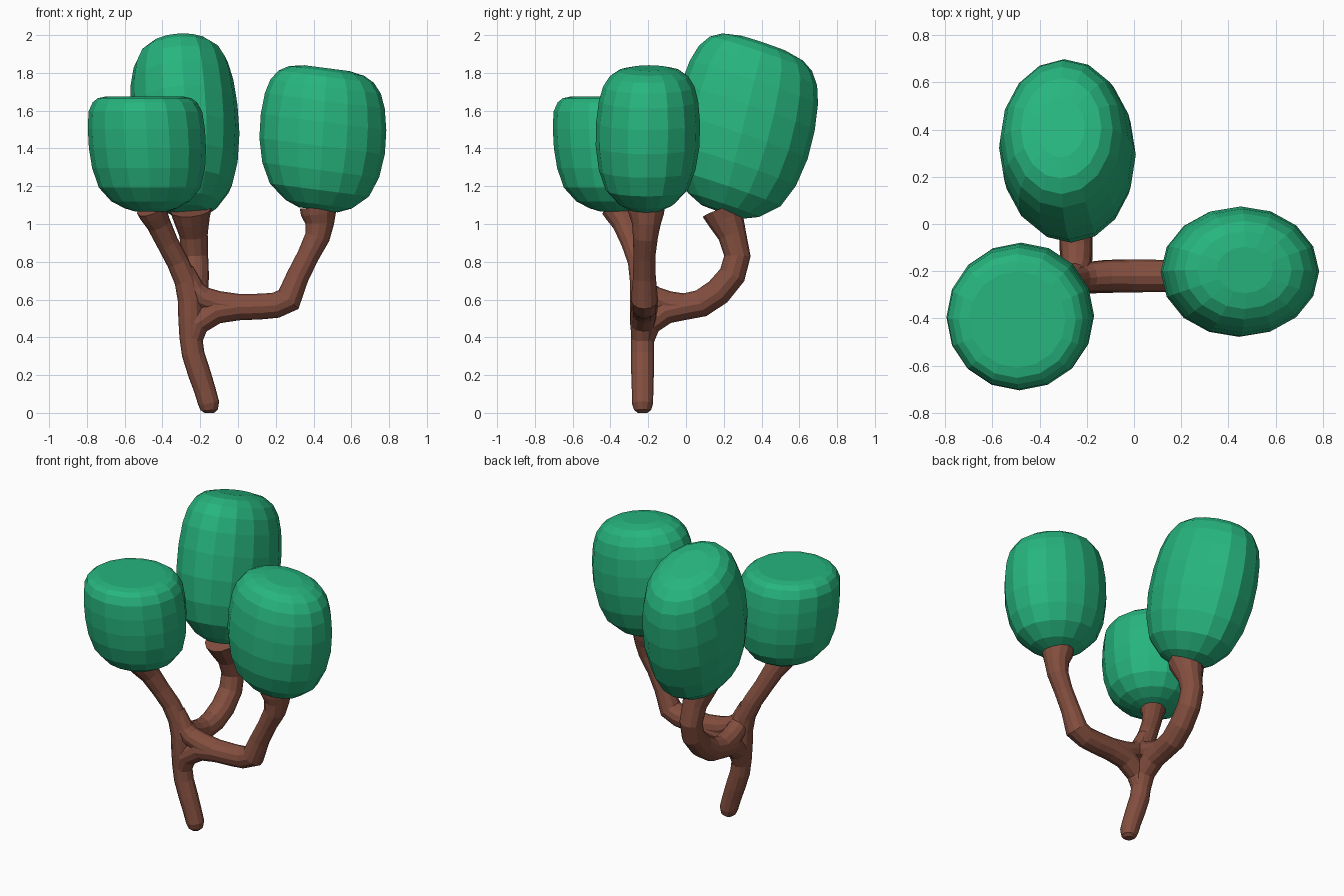
import bpy, bmesh, math
from mathutils import Vector

cube = bpy.data.objects.get("Cube")
if cube:
    bpy.data.objects.remove(cube, do_unlink=True)


def material(name, rgb):
    mat = bpy.data.materials.new(name)
    mat.use_nodes = True
    mat.diffuse_color = (*rgb, 1)
    bsdf = next(n for n in mat.node_tree.nodes if n.type == 'BSDF_PRINCIPLED')
    bsdf.inputs["Base Color"].default_value = (*rgb, 1)
    bsdf.inputs["Roughness"].default_value = 0.8
    return mat


bark = material("brown bark", (0.23, 0.078, 0.05))
leaf = material("green leaves", (0.02, 0.46, 0.21))


def loft(name, rings, mat):
    """Skin a list of (centre, u, v) elliptical rings, with both ends capped."""
    bm = bmesh.new()
    sides = 16 if mat == leaf else 12
    angles = [math.tau * i / sides for i in range(sides)]
    loops = [[bm.verts.new(c + u * math.cos(a) + v * math.sin(a)) for a in angles]
             for c, u, v in rings]
    for low, high in zip(loops, loops[1:]):
        for i in range(sides):
            j = (i + 1) % sides
            bm.faces.new((low[i], low[j], high[j], high[i]))
    bm.faces.new(loops[0][::-1])
    bm.faces.new(loops[-1])
    bmesh.ops.recalc_face_normals(bm, faces=bm.faces)
    mesh = bpy.data.meshes.new(name)
    bm.to_mesh(mesh)
    bm.free()
    mesh.materials.append(mat)
    obj = bpy.data.objects.new(name, mesh)
    bpy.context.collection.objects.link(obj)
    return obj


def limb(name, path, ref):
    """Tube through (x, y, z, radius) points; ref is the axis across its bend."""
    pts = [Vector(p[:3]) for p in path]
    rings = []
    for i, p in enumerate(pts):
        before = (p - pts[i - 1]).normalized() if i else Vector()
        after = (pts[i + 1] - p).normalized() if i + 1 < len(pts) else Vector()
        t = (before + after).normalized()
        u = (ref - t * ref.dot(t)).normalized()
        r = path[i][3]
        rings.append((p, u * r, t.cross(u) * r))
    return loft(name, rings, bark)


def canopy(name, bottom, top, rx, ry, normal, profile):
    """Rounded crown: profile holds (height fraction, radius fraction)."""
    bottom, top = Vector(bottom), Vector(top)
    n = Vector(normal).normalized()
    u = Vector((1, 0, 0))
    u = (u - n * u.dot(n)).normalized()
    v = n.cross(u)
    rings = [(bottom.lerp(top, t), u * rx * r, v * ry * r) for t, r in profile]
    return loft(name, rings, leaf)


X, Y = Vector((1, 0, 0)), Vector((0, 1, 0))

# Trunk running up into the left-leaning branch
limb("trunk", [
    (-.152, -.23, 0, .025), (-.152, -.23, .015, .045), (-.155, -.23, .05, .056),
    (-.175, -.23, .12, .057), (-.205, -.23, .21, .06), (-.237, -.23, .31, .06),
    (-.25, -.23, .4, .06), (-.25, -.23, .5, .066), (-.253, -.23, .6, .066),
    (-.275, -.235, .7, .062), (-.32, -.25, .8, .058), (-.373, -.285, .9, .058),
    (-.42, -.325, 1.0, .064), (-.448, -.355, 1.055, .075), (-.46, -.37, 1.085, .08)], Y)

# Side branch with a sharp elbow
limb("right_branch", [
    (-.25, -.23, .37, .055), (-.22, -.23, .47, .066), (-.12, -.222, .54, .07),
    (0, -.22, .56, .07), (.12, -.22, .563, .068), (.2, -.22, .57, .068),
    (.268, -.22, .6, .072), (.315, -.22, .72, .06), (.37, -.22, .83, .058),
    (.42, -.215, .93, .066), (.432, -.21, 1.0, .076), (.426, -.21, 1.05, .092),
    (.425, -.21, 1.085, .098)], Y)

# Rear branch bending out and back
limb("back_branch", [
    (-.25, -.23, .37, .055), (-.245, -.2, .47, .066), (-.245, -.11, .54, .07),
    (-.245, -.02, .56, .07), (-.24, .08, .58, .073), (-.23, .17, .64, .073),
    (-.225, .245, .73, .071), (-.228, .272, .83, .07), (-.235, .245, .94, .075),
    (-.245, .212, 1.02, .095), (-.25, .192, 1.075, .11)], X)

# Crotch fillets between the trunk and both horizontal branches
limb("right_crotch", [
    (-.28, -.235, .76, .045), (-.23, -.23, .65, .056), (-.19, -.225, .61, .062),
    (-.11, -.22, .58, .066), (0, -.22, .563, .067)], Y)
limb("back_crotch", [
    (-.27, -.235, .74, .045), (-.25, -.215, .65, .056), (-.245, -.17, .61, .062),
    (-.245, -.1, .58, .066), (-.245, 0, .563, .067)], X)

# Crowns: one boxy and upright, two taller and tilted
boxy = [(0, .26), (.03, .45), (.09, .67), (.21, .87), (.38, .965), (.55, 1),
        (.72, 1), (.87, .97), (.95, .89), (.985, .8), (1, .66)]
tall = [(0, .31), (.04, .53), (.14, .79), (.28, .93), (.45, 1), (.62, 1),
        (.77, .955), (.87, .88), (.94, .76), (.98, .6), (1, .36)]
canopy("left_crown", (-.46, -.37, 1.065), (-.495, -.405, 1.675), .31, .31, (0, 0, 1), boxy)
canopy("right_crown", (.425, -.21, 1.075), (.47, -.195, 1.825), .335, .275, (.13, 0, 1), tall)
canopy("back_crown", (-.25, .19, 1.065), (-.31, .41, 1.955), .285, .375, (-.05, .32, .95), tall)
